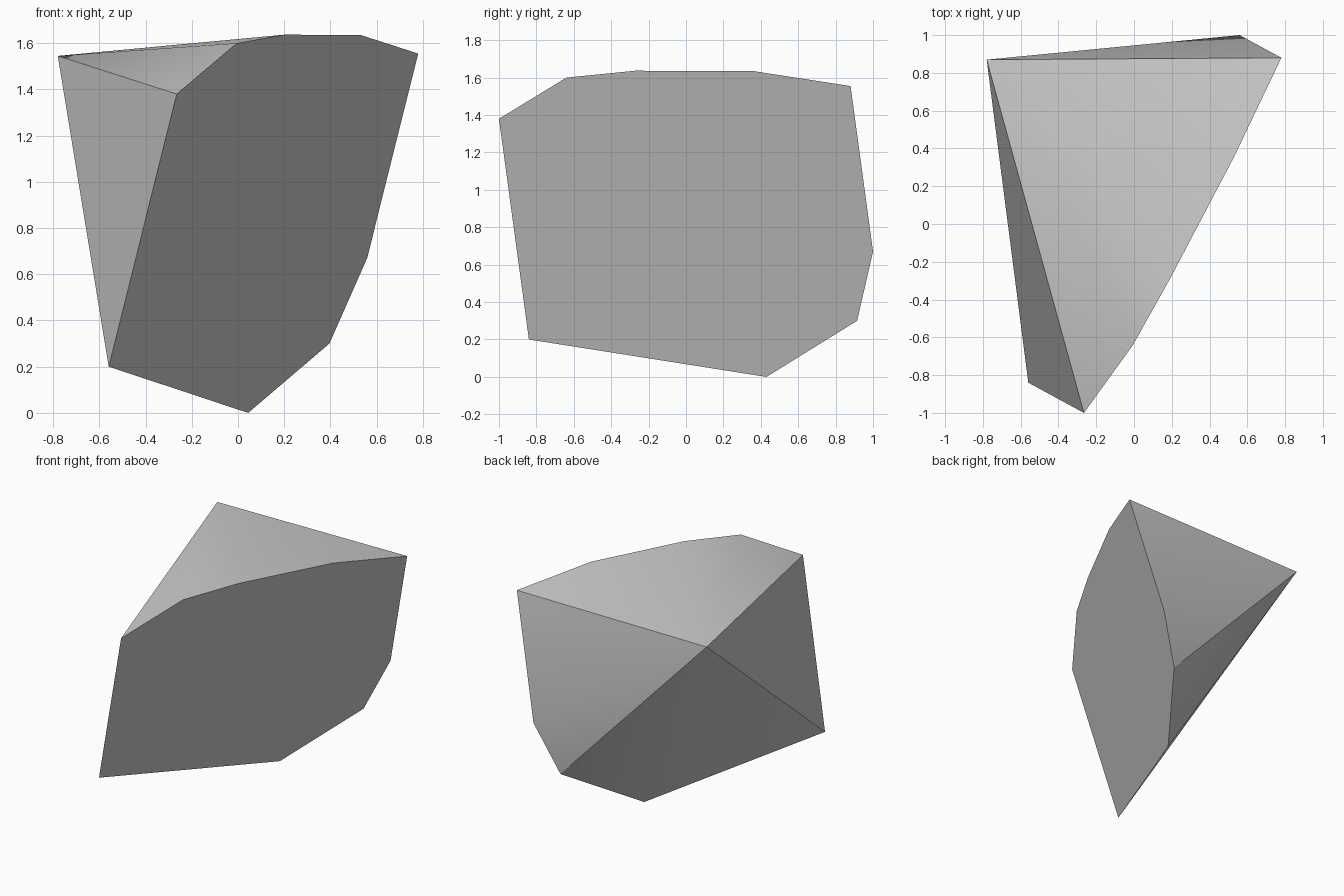
import bpy
import bmesh

cube = bpy.data.objects.get("Cube")
if cube:
    bpy.data.objects.remove(cube, do_unlink=True)

# Stone colour
grey = bpy.data.materials.new("stone_grey")
grey.use_nodes = True
colour = (0.6, 0.6, 0.6, 1)
grey.diffuse_color = colour
grey.node_tree.nodes["Principled BSDF"].inputs["Base Color"].default_value = colour

# Outline of the flat cut face as (y, z); the flag marks corners with a hard ridge
outline = [
    (-1.0, 1.38, True), (-0.64, 1.60, False), (-0.27, 1.637, False),
    (0.36, 1.635, False), (0.88, 1.555, True), (1.0, 0.67, False),
    (0.915, 0.30, True), (0.43, 0.0, False), (-0.84, 0.20, True),
]


def on_cut_plane(y, z):
    """Point of the slanted cut face at the given y and z."""
    return (0.526 * y + 0.321 * z - 0.182, y, z)


bm = bmesh.new()
rim = [bm.verts.new(on_cut_plane(y, z)) for y, z, _ in outline]
apex = bm.verts.new((-0.78, 0.87, 1.545))

# Flat cut face, and a fan of sides meeting at the apex
cut_face = bm.faces.new(rim)
for a, b in zip(rim, rim[1:] + rim[:1]):
    bm.faces.new((b, a, apex))
bmesh.ops.recalc_face_normals(bm, faces=bm.faces)

# Smooth sides, with hard edges around the cut face and along the main ridges
for face in bm.faces:
    face.smooth = face is not cut_face
for edge in cut_face.edges:
    edge.smooth = False
for vert, (_, _, ridge) in zip(rim, outline):
    if ridge:
        bm.edges.get((vert, apex)).smooth = False

mesh = bpy.data.meshes.new("stone_shard")
bm.to_mesh(mesh)
bm.free()
mesh.materials.append(grey)
shard = bpy.data.objects.new("stone_shard", mesh)
bpy.context.collection.objects.link(shard)
